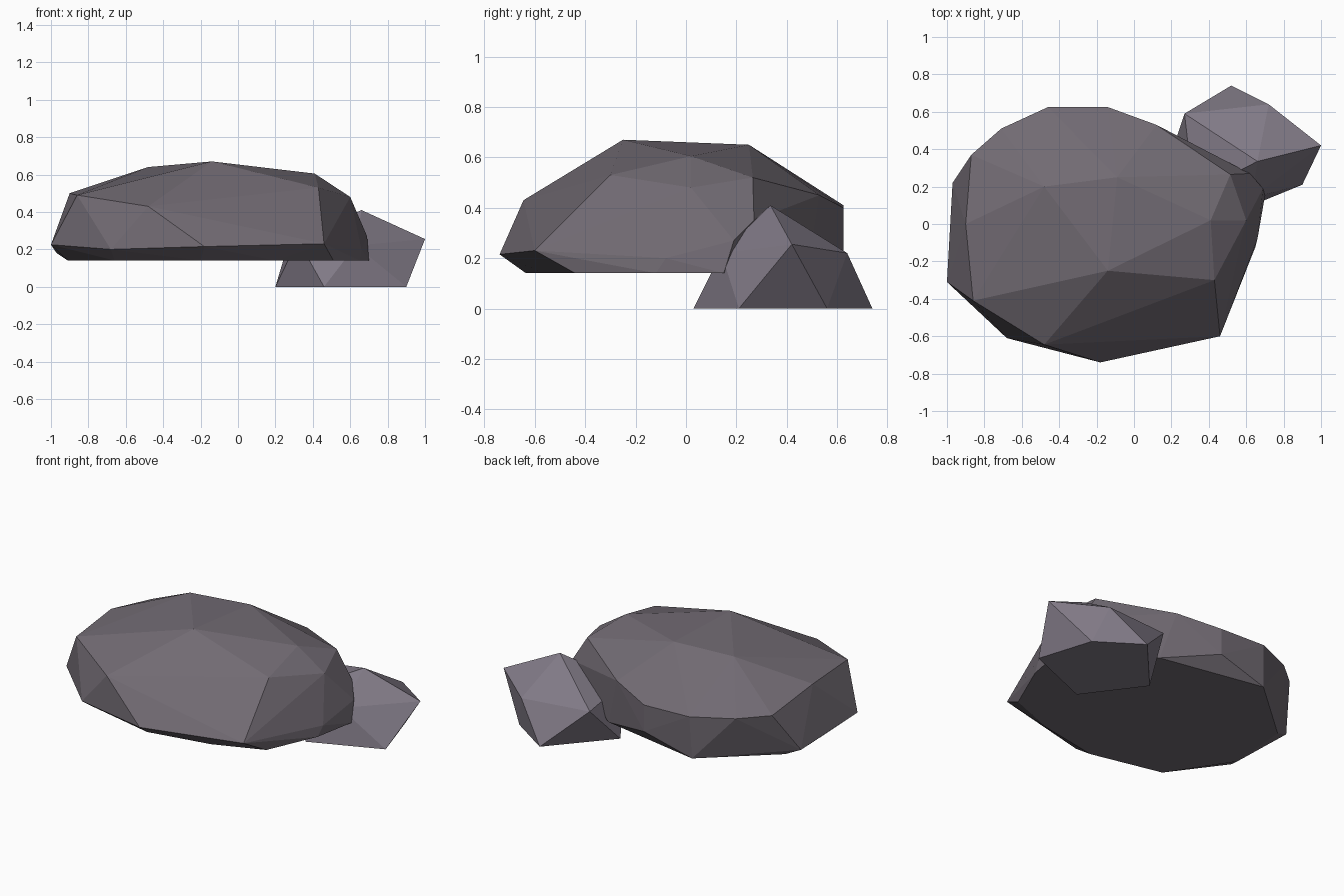
import bpy, bmesh, math


def rock(name, rings, colour):
    """Faceted stone: convex hull wrapped round a few rings of corner points."""
    bm = bmesh.new()
    for ring in rings:
        for p in ring:
            bm.verts.new(p)
    res = bmesh.ops.convex_hull(bm, input=bm.verts[:])
    loose = [v for v in bm.verts if not v.link_faces]
    bmesh.ops.delete(bm, geom=loose, context='VERTS')
    # merge the flat underside into a single face
    bmesh.ops.dissolve_limit(bm, angle_limit=math.radians(1),
                             verts=bm.verts[:], edges=bm.edges[:])
    bmesh.ops.recalc_face_normals(bm, faces=bm.faces[:])
    mesh = bpy.data.meshes.new(name)
    bm.to_mesh(mesh)
    bm.free()
    ob = bpy.data.objects.new(name, mesh)
    bpy.context.collection.objects.link(ob)
    mat = bpy.data.materials.new(name + "_stone")
    mat.diffuse_color = colour
    mesh.materials.append(mat)
    return ob


# large slab: flat base, widest rim, shoulder and crown
base = [(x, y, 0.14) for x, y in (
    (-0.91, -0.15), (-0.66, -0.53), (-0.20, -0.635), (0.20, -0.56),
    (0.51, -0.44), (0.65, -0.12), (0.70, 0.15), (0.21, 0.48),
    (-0.47, 0.61), (-0.88, 0.25))]
rim = [(-1.0, -0.31, 0.225), (-0.68, -0.61, 0.20), (-0.18, -0.74, 0.215),
       (0.46, -0.60, 0.23), (0.54, -0.37, 0.20), (0.66, -0.08, 0.20),
       (0.69, 0.19, 0.27), (0.62, 0.27, 0.35), (-0.14, 0.625, 0.23),
       (-0.97, 0.22, 0.18)]
shoulder = [(-0.86, -0.41, 0.49), (-0.48, -0.645, 0.43), (0.43, -0.30, 0.53),
            (0.60, 0.02, 0.48), (0.515, 0.265, 0.52), (0.12, 0.53, 0.45),
            (-0.14, 0.625, 0.40), (-0.46, 0.625, 0.41), (-0.71, 0.51, 0.42),
            (-0.87, 0.37, 0.43), (-0.90, 0.0, 0.50)]
crown = [(-0.39, -0.22, 0.608), (-0.14, -0.25, 0.67), (0.41, 0.02, 0.605),
         (-0.09, 0.25, 0.65), (-0.48, 0.20, 0.64)]
rock("large_rock", [base, rim, shoulder, crown], (0.165, 0.145, 0.17, 1))

# small stone tucked under the back right edge
foot = [(x, y, 0.0) for x, y in (
    (0.20, 0.38), (0.46, 0.03), (0.90, 0.21), (0.79, 0.56), (0.52, 0.74))]
waist = [(1.0, 0.42, 0.255), (0.72, 0.64, 0.22), (0.27, 0.59, 0.235),
         (0.32, 0.16, 0.25), (0.63, 0.14, 0.22)]
rock("small_rock", [foot, waist, [(0.66, 0.335, 0.41)]], (0.22, 0.195, 0.24, 1))
